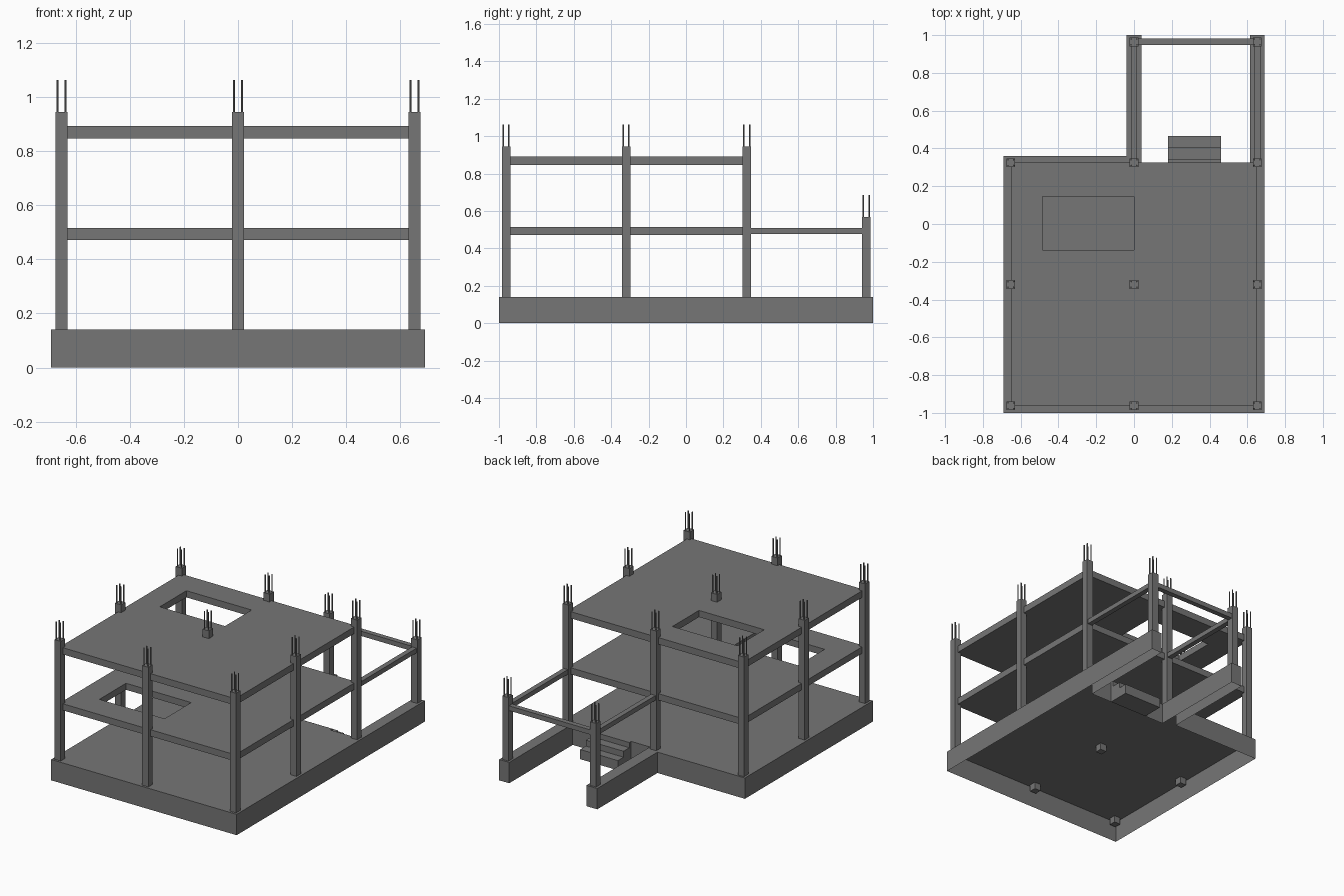
import bpy, bmesh
from mathutils import Vector, Matrix

if "Cube" in bpy.data.objects:
    bpy.data.objects.remove(bpy.data.objects["Cube"])

# Dark concrete for every part
concrete = bpy.data.materials.new("dark_concrete")
concrete.diffuse_color = (0.18, 0.18, 0.18, 1)
concrete.use_nodes = True
concrete.node_tree.nodes["Principled BSDF"].inputs["Base Color"].default_value = concrete.diffuse_color


def finish(bm, name):
    bmesh.ops.recalc_face_normals(bm, faces=bm.faces)
    mesh = bpy.data.meshes.new(name)
    bm.to_mesh(mesh)
    bm.free()
    mesh.materials.append(concrete)
    ob = bpy.data.objects.new(name, mesh)
    bpy.context.collection.objects.link(ob)
    return ob


def add_box(bm, x0, x1, y0, y1, z0, z1):
    m = Matrix.LocRotScale(Vector(((x0 + x1) / 2, (y0 + y1) / 2, (z0 + z1) / 2)), None,
                           Vector((x1 - x0, y1 - y0, z1 - z0)))
    bmesh.ops.create_cube(bm, size=1, matrix=m)


def extrude(bm, faces, vec):
    geo = bmesh.ops.extrude_face_region(bm, geom=faces, use_keep_orig=True)['geom']
    bmesh.ops.translate(bm, vec=vec, verts=[g for g in geo if isinstance(g, bmesh.types.BMVert)])


X, Y_BACK = 0.652, 0.325
Y_ROWS = (-0.962, -0.32, Y_BACK)
FLOOR = 0.14

# Foundation: floor top with a skirt, open underneath, two arms at the back
outline = [(-.69, -1), (.69, -1), (.69, 1), (.615, 1), (.615, .325), (.04, .325),
           (.04, 1), (-.04, 1), (-.04, .36), (-.69, .36)]
bm = bmesh.new()
top = bm.faces.new([bm.verts.new((x, y, FLOOR)) for x, y in outline])
ring = bmesh.ops.extrude_edge_only(bm, edges=list(top.edges))['geom']
for v in ring:
    if isinstance(v, bmesh.types.BMVert):
        v.co.z = 0
finish(bm, "foundation")


# Floor slabs, each with a rectangular stair opening
def slab(name, z0, z1, hole_y):
    xs = (-X, -0.485, 0.0, X)
    ys = (-0.96, hole_y, hole_y + 0.283, Y_BACK)
    bm = bmesh.new()
    v = [[bm.verts.new((x, y, z0)) for y in ys] for x in xs]
    faces = [bm.faces.new((v[i][j], v[i + 1][j], v[i + 1][j + 1], v[i][j + 1]))
             for i in range(3) for j in range(3) if (i, j) != (1, 1)]
    extrude(bm, faces, (0, 0, z1 - z0))
    finish(bm, name)


slab("first_floor_slab", 0.471, 0.515, -0.78)
slab("roof_slab", 0.847, 0.892, -0.138)


# Columns with four reinforcing bars on top
def column(name, x, y, z1, w=0.023, r=0.015):
    bm = bmesh.new()
    add_box(bm, x - w, x + w, y - w, y + w, 0.095, z1)
    finish(bm, name)
    bm = bmesh.new()
    for sx in (-r, r):
        for sy in (-r, r):
            bmesh.ops.create_cone(bm, cap_ends=True, segments=8, radius1=0.004, radius2=0.004,
                                  depth=0.16, matrix=Matrix.Translation((x + sx, y + sy, z1 + 0.039)))
    finish(bm, name + "_rebar")


for i, x in enumerate((-X, 0, X)):
    for j, y in enumerate(Y_ROWS):
        column(f"column_{i}_{j}", x, y, 0.944)
for i, x in enumerate((0, X)):
    column(f"porch_column_{i}", x, 0.964, 0.567)

# Porch beams joining the back columns
for name, dims in (("porch_beam_left", (-.017, .017, Y_BACK, .964)),
                   ("porch_beam_right", (X - .017, X + .017, Y_BACK, .964)),
                   ("porch_beam_back", (0, X, .948, .982))):
    bm = bmesh.new()
    add_box(bm, *dims, 0.478, 0.51)
    finish(bm, name)

# Entrance steps from a stepped side profile
prof = [(.325, 0), (.467, 0), (.467, .065), (.407, .065), (.407, .105),
        (.345, .105), (.345, FLOOR), (.325, FLOOR)]
bm = bmesh.new()
side = bm.faces.new([bm.verts.new((.18, y, z)) for y, z in prof])
extrude(bm, [side], (.28, 0, 0))
finish(bm, "entrance_steps")
